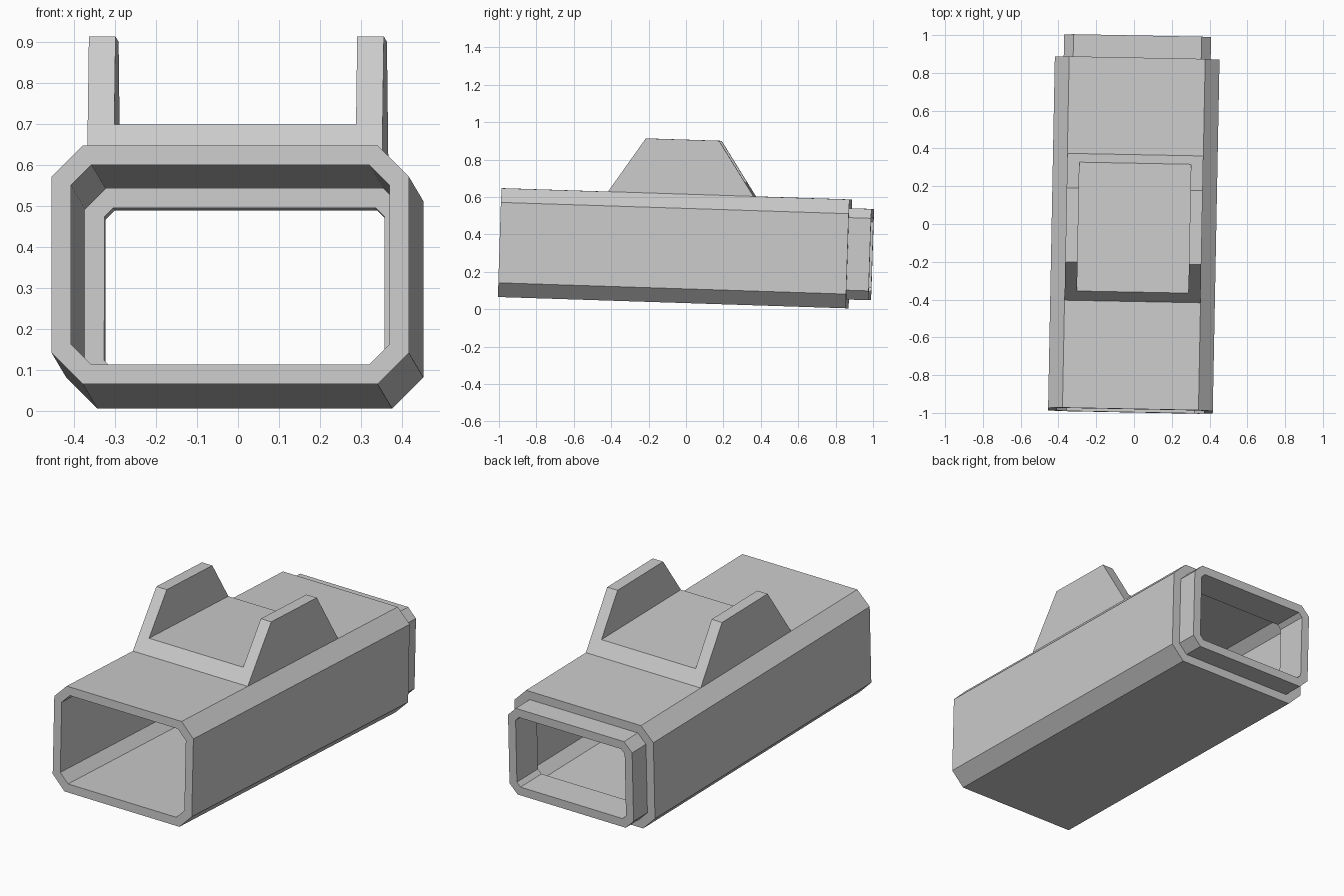
import bpy
import bmesh
from mathutils import Matrix, Vector

cube = bpy.data.objects.get("Cube")
if cube:
    bpy.data.objects.remove(cube, do_unlink=True)

grey = bpy.data.materials.new("plain grey")
grey.use_nodes = True
colour = (0.6, 0.6, 0.6, 1)
grey.diffuse_color = colour
grey.node_tree.nodes["Principled BSDF"].inputs["Base Color"].default_value = colour

# The whole model sits slightly pitched and yawed
tilt = (Matrix.Translation((0, 0, 0.324))
        @ Matrix.Rotation(-0.0192, 4, 'Z') @ Matrix.Rotation(-0.0324, 4, 'X'))


def finish(name, bm):
    bmesh.ops.recalc_face_normals(bm, faces=bm.faces)
    bm.transform(tilt)
    mesh = bpy.data.meshes.new(name)
    bm.to_mesh(mesh)
    bm.free()
    mesh.materials.append(grey)
    obj = bpy.data.objects.new(name, mesh)
    bpy.context.collection.objects.link(obj)


def bridge(bm, a, b):
    for i in range(len(a)):
        j = (i + 1) % len(a)
        bm.faces.new((a[i], a[j], b[j], b[i]))


def chamfered_ring(bm, y, w, h, c):
    """Rectangle of half width w and half height h with cut corners."""
    pts = [(w, h - c), (w - c, h), (c - w, h), (-w, h - c),
           (-w, c - h), (c - w, -h), (w - c, -h), (w, c - h)]
    return [bm.verts.new((x, y, z)) for x, z in pts]


# Sleeve with a narrower collar at the back, hollow right through
outer = (0.436, 0.291, 0.076)
middle = (0.389, 0.244, 0.05)
inner = (0.342, 0.197, 0.022)
front, shoulder, back, step = -0.989, 0.872, 0.991, 0.81
bm = bmesh.new()
rings = [chamfered_ring(bm, y, *size) for y, size in (
    (front, outer), (shoulder, outer), (shoulder, middle), (back, middle),
    (back, inner), (step, inner), (step, middle), (front, middle))]
for k, ring in enumerate(rings):
    bridge(bm, ring, rings[(k + 1) % len(rings)])
finish("sleeve", bm)

# Saddle on top: a U section whose two ends slope inwards
base, floor, top = 0.291, 0.363, 0.582
centre_y, foot, crest = -0.031, 0.389, 0.196
section = [(-0.36, base), (-0.36, top), (-0.295, top), (-0.295, floor),
           (0.295, floor), (0.295, top), (0.36, top), (0.36, base)]
bm = bmesh.new()
ends = []
for side in (-1, 1):
    ring = []
    for x, z in section:
        half = foot + (crest - foot) * (z - base) / (top - base)
        ring.append(bm.verts.new(Vector((x, centre_y + side * half, z))))
    bm.faces.new(ring)
    ends.append(ring)
bridge(bm, *ends)
finish("saddle", bm)
